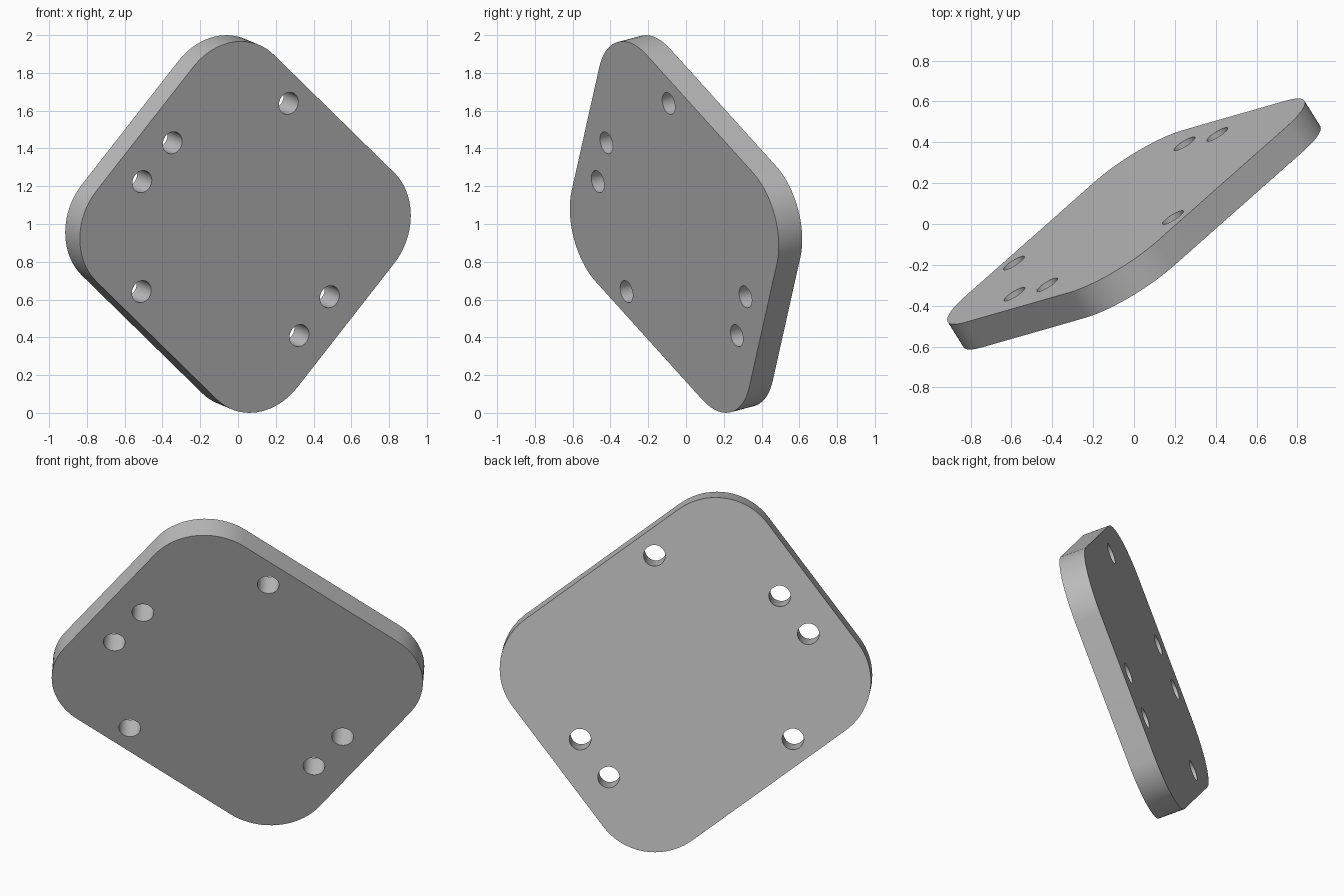
import bpy
import bmesh
from mathutils import Matrix, Vector

if "Cube" in bpy.data.objects:
    bpy.data.objects.remove(bpy.data.objects["Cube"], do_unlink=True)

LENGTH, WIDTH, THICK = 1.548, 1.76, 0.15
CORNER, HOLE = 0.352, 0.06
HOLES = [(0.642, 0.265), (-0.642, 0.265)]
HOLES += [(u, side * 0.689) for side in (1, -1) for u in (0.05, -0.215)]

# Tilted frame: plate length, plate width and front face normal
normal = Vector((0.517, -0.827, -0.219)).normalized()
along = Vector((0.606, 0.174, 0.776))
along = (along - normal * along.dot(normal)).normalized()
across = normal.cross(along)
frame = Matrix((along, across, normal)).transposed().to_4x4()
frame.translation = (0, 0, 1)


def make_object(name, bm):
    mesh = bpy.data.meshes.new(name)
    bm.to_mesh(mesh)
    bm.free()
    obj = bpy.data.objects.new(name, mesh)
    bpy.context.collection.objects.link(obj)
    obj.matrix_world = frame
    return obj


# Plate with rounded corners
bm = bmesh.new()
bmesh.ops.create_cube(bm, size=1, matrix=Matrix.Diagonal((LENGTH, WIDTH, THICK, 1)))
corners = [e for e in bm.edges if abs(e.verts[0].co.z - e.verts[1].co.z) > THICK / 2]
bmesh.ops.bevel(bm, geom=corners, offset=CORNER, segments=20, profile=0.5, affect='EDGES')
plate = make_object("mounting_plate", bm)

# Bolt hole cutters
bm = bmesh.new()
for u, v in HOLES:
    bmesh.ops.create_cone(bm, cap_ends=True, segments=40, radius1=HOLE, radius2=HOLE,
                          depth=THICK * 3, matrix=Matrix.Translation((u, v, 0)))
cutter = make_object("hole_cutter", bm)
cutter.hide_render = True

# Grey material
grey = bpy.data.materials.new("plain grey")
grey.use_nodes = True
colour = (0.5, 0.5, 0.5, 1)
grey.diffuse_color = colour
grey.node_tree.nodes["Principled BSDF"].inputs["Base Color"].default_value = colour
plate.data.materials.append(grey)

# Drill the holes, then smooth the curved walls
bpy.context.view_layer.update()
drill = plate.modifiers.new("holes", 'BOOLEAN')
drill.operation = 'DIFFERENCE'
drill.solver = 'EXACT'
drill.object = cutter
bpy.ops.object.select_all(action='DESELECT')
plate.select_set(True)
bpy.context.view_layer.objects.active = plate
bpy.ops.object.modifier_apply(modifier=drill.name)
bpy.data.objects.remove(cutter, do_unlink=True)
bpy.ops.object.shade_smooth_by_angle()
